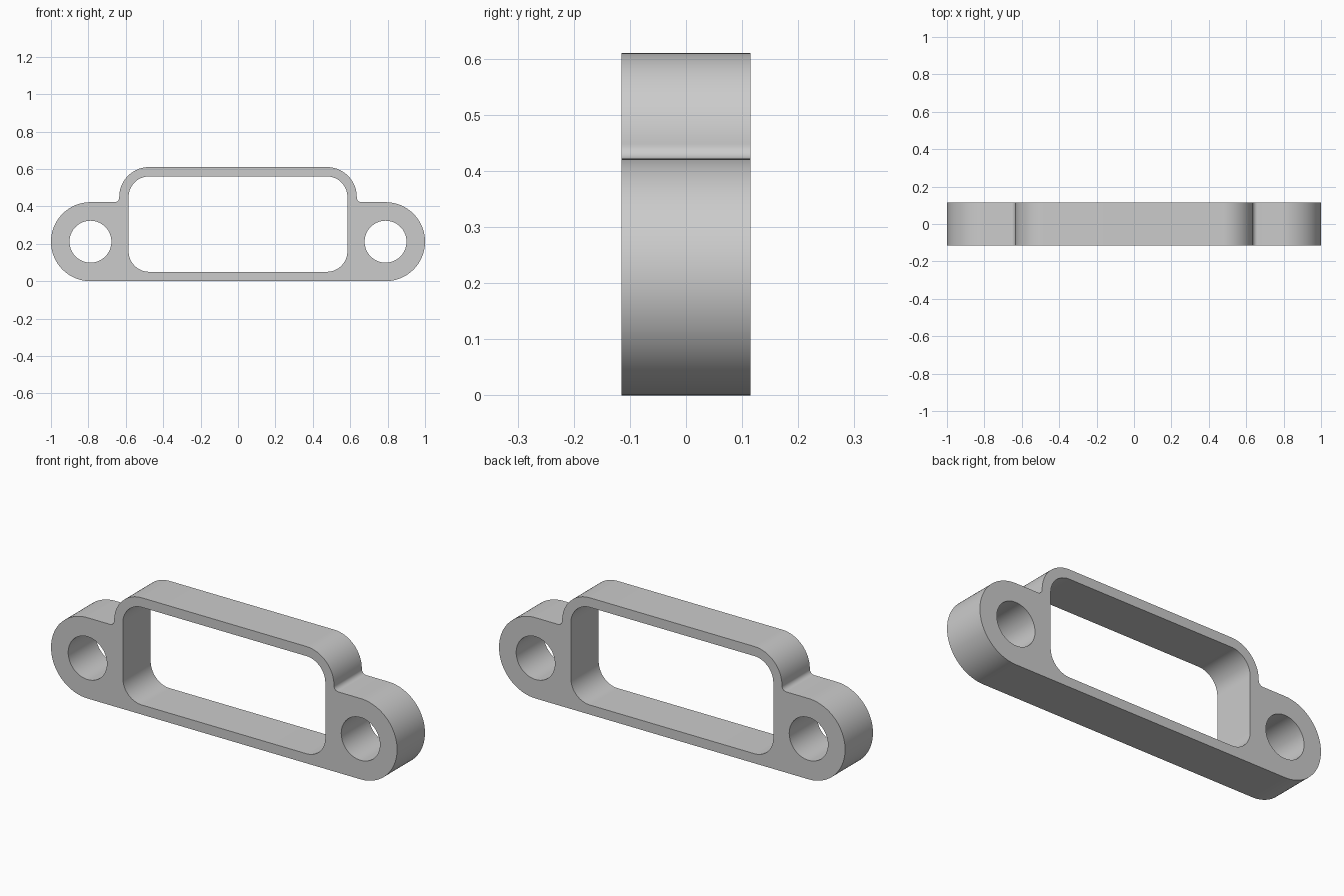
import bpy, bmesh
from math import cos, sin, radians
from mathutils import Vector

cube = bpy.data.objects.get("Cube")
if cube:
    bpy.data.objects.remove(cube)

DEPTH = 0.23
LUG_X, LUG_R, HOLE_R = 0.789, 0.211, 0.112
HOUSING_X, HOUSING_TOP, HOUSING_R = 0.635, 0.61, 0.16
WINDOW_X, WINDOW_LOW, WINDOW_TOP, WINDOW_R = 0.585, 0.05, 0.56, 0.11
FILLET = 0.025


def arc(cx, cz, r, start, end, steps):
    """Points along an arc in the XZ plane, angles in degrees."""
    angles = [radians(start + (end - start) * i / steps) for i in range(steps + 1)]
    return [(cx + r * cos(a), cz + r * sin(a)) for a in angles]


def mirrored(half):
    """Close a right-hand half profile with its reflection."""
    return half + [(-x, z) for x, z in reversed(half)]


# Outer outline: rounded lug, small fillet, rounded housing corner
outline = mirrored(
    arc(LUG_X, LUG_R, LUG_R, -90, 90, 48)
    + arc(HOUSING_X + FILLET, 2 * LUG_R + FILLET, FILLET, 270, 180, 10)
    + arc(HOUSING_X - HOUSING_R, HOUSING_TOP - HOUSING_R, HOUSING_R, 0, 90, 24))

# Rounded window through the housing
wx = WINDOW_X - WINDOW_R
window = mirrored(
    arc(wx, WINDOW_LOW + WINDOW_R, WINDOW_R, -90, 0, 20)
    + arc(wx, WINDOW_TOP - WINDOW_R, WINDOW_R, 0, 90, 20))

# Round bolt holes in both lugs
holes = [arc(side * LUG_X, LUG_R, HOLE_R, 0, 360, 64)[:-1] for side in (-1, 1)]

# Fill the flat profile and extrude it through the depth
bm = bmesh.new()
for loop in [outline, window] + holes:
    verts = [bm.verts.new((x, -DEPTH / 2, z)) for x, z in loop]
    for a, b in zip(verts, verts[1:] + verts[:1]):
        bm.edges.new((a, b))
bmesh.ops.triangle_fill(bm, use_beauty=True, edges=bm.edges[:], normal=Vector((0, -1, 0)))
extruded = bmesh.ops.extrude_face_region(bm, geom=bm.faces[:], use_keep_orig=True)
moved = [v for v in extruded["geom"] if isinstance(v, bmesh.types.BMVert)]
bmesh.ops.translate(bm, verts=moved, vec=(0, DEPTH, 0))
bmesh.ops.recalc_face_normals(bm, faces=bm.faces[:])

mesh = bpy.data.meshes.new("mounting_frame")
bm.to_mesh(mesh)
bm.free()
frame = bpy.data.objects.new("mounting_frame", mesh)
bpy.context.collection.objects.link(frame)

# Plain grey finish
grey = bpy.data.materials.new("light_grey")
grey.use_nodes = True
colour = (0.6, 0.6, 0.6, 1)
grey.diffuse_color = colour
grey.node_tree.nodes["Principled BSDF"].inputs["Base Color"].default_value = colour
mesh.materials.append(grey)

# Smooth curved walls with crisp rims
bpy.ops.object.select_all(action="DESELECT")
frame.select_set(True)
bpy.context.view_layer.objects.active = frame
bpy.ops.object.shade_smooth_by_angle(angle=radians(30))
